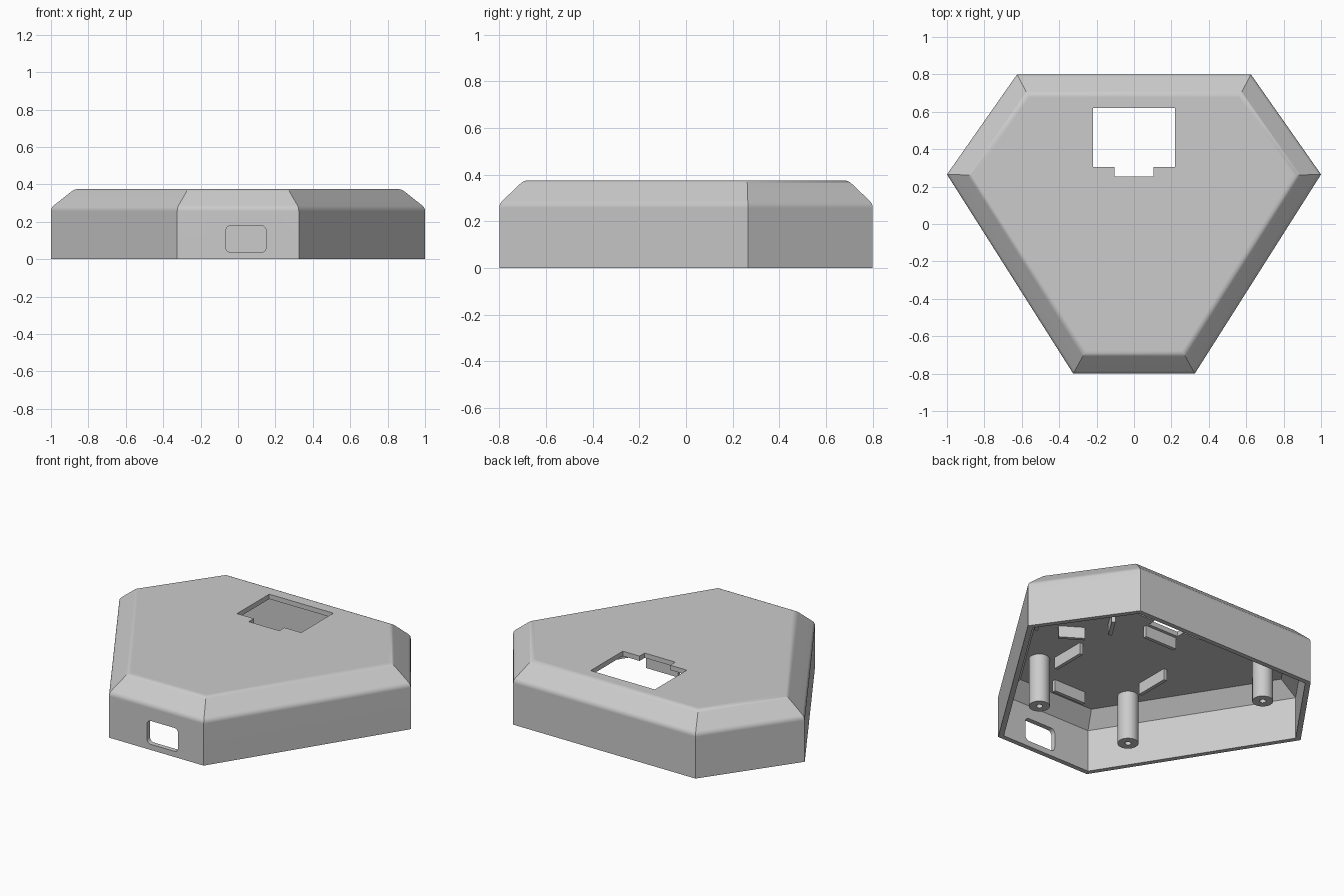
import bpy, bmesh, math
from mathutils import Vector, Matrix

cube = bpy.data.objects.get("Cube")
if cube:
    bpy.data.objects.remove(cube)

grey = bpy.data.materials.new("light grey plastic")
grey.use_nodes = True
grey.diffuse_color = (0.6, 0.6, 0.6, 1)
grey.node_tree.nodes["Principled BSDF"].inputs["Base Color"].default_value = (0.6, 0.6, 0.6, 1)

OUTLINE = [(-0.325, -0.8), (0.325, -0.8), (1, 0.265),
           (0.625, 0.8), (-0.625, 0.8), (-1, 0.265)]
WALL, HEIGHT, CEILING = 0.03, 0.375, 0.345


def add_object(name, bm):
    bmesh.ops.recalc_face_normals(bm, faces=bm.faces)
    mesh = bpy.data.meshes.new(name)
    bm.to_mesh(mesh)
    bm.free()
    mesh.materials.append(grey)
    obj = bpy.data.objects.new(name, mesh)
    bpy.context.collection.objects.link(obj)
    return obj


def activate(obj):
    bpy.ops.object.select_all(action='DESELECT')
    obj.select_set(True)
    bpy.context.view_layer.objects.active = obj


def loft(name, rings):
    """Join equal rings of points into a closed solid with capped ends."""
    bm = bmesh.new()
    loops = [[bm.verts.new(p) for p in ring] for ring in rings]
    for a, b in zip(loops, loops[1:]):
        for i in range(len(a)):
            j = (i + 1) % len(a)
            bm.faces.new((a[i], a[j], b[j], b[i]))
    bm.faces.new(loops[0])
    bm.faces.new(loops[-1])
    return add_object(name, bm)


def inset_ring(d, z):
    """Outline moved inward by d, at height z."""
    pts = [Vector(p) for p in OUTLINE]
    ring = []
    for i, p in enumerate(pts):
        e1 = (p - pts[i - 1]).normalized()
        e2 = (pts[(i + 1) % len(pts)] - p).normalized()
        n1, n2 = Vector((-e1.y, e1.x)), Vector((-e2.y, e2.x))
        q = p + (n1 + n2) * d / (1 + n1.dot(n2))
        ring.append((q.x, q.y, z))
    return ring


def circle(r, z, x, y, n=32):
    return [(x + r * math.cos(math.tau * i / n), y + r * math.sin(math.tau * i / n), z)
            for i in range(n)]


def fillet(a, b, c, reach=0.018, steps=4):
    """Rounded corner at b between a and c, as (inset, height) pairs."""
    a, b, c = Vector(a), Vector(b), Vector(c)
    s, e = b + (a - b).normalized() * reach, b + (c - b).normalized() * reach
    return [s * (1 - t) ** 2 + b * 2 * t * (1 - t) + e * t * t
            for t in (k / steps for k in range(steps + 1))]


def cut(target, cutter):
    mod = target.modifiers.new("cut", 'BOOLEAN')
    mod.operation, mod.solver, mod.object = 'DIFFERENCE', 'EXACT', cutter
    activate(target)
    bpy.ops.object.modifier_apply(modifier=mod.name)
    bpy.data.objects.remove(cutter)


# Hollow case, open underneath, with softened chamfer edges
base, shoulder, brim, middle = (0, 0), (0, 0.275), (0.105, HEIGHT), (0.4, HEIGHT)
outer = [base] + fillet(base, shoulder, brim) + fillet(shoulder, brim, middle)
inner = [(0.117, CEILING), (WALL, 0.262), (WALL, 0)]
case = loft("case_shell", [inset_ring(d, z) for d, z in inner + outer])

# Stepped opening through the top
half = [(0.105, 0.255), (0.105, 0.305), (0.22, 0.305), (0.22, 0.62)]
shape = half + [(-x, y) for x, y in reversed(half)]
cut(case, loft("top_cutter", [[(x, y, z) for x, y in shape] for z in (0.3, 0.45)]))

# Rounded port through the front wall
port = []
for k, (cx, cz) in enumerate([(0.122, 0.152), (-0.037, 0.152), (-0.037, 0.063), (0.122, 0.063)]):
    for s in range(6):
        a = math.pi / 2 * (k + s / 5)
        port.append((cx + 0.028 * math.cos(a), cz + 0.028 * math.sin(a)))
cut(case, loft("port_cutter", [[(x, y, z) for x, z in port] for y in (-0.9, -0.7)]))

activate(case)
bpy.ops.object.shade_smooth_by_angle(angle=math.radians(25))
case.modifiers.new("even_shading", 'WEIGHTED_NORMAL').keep_sharp = True

# Hollow screw posts hanging from the ceiling
for name, x, y in [("front_left", 0.325, -0.44), ("front_right", -0.325, -0.44),
                   ("back_right", -0.6, 0.41)]:
    profile = [(0.059, CEILING + 0.01), (0.059, 0.04), (0.018, 0.04), (0.018, 0.25)]
    post = loft("screw_post_" + name, [circle(r, z, x, y) for r, z in profile])
    activate(post)
    bpy.ops.object.shade_smooth_by_angle(angle=math.radians(30))


# Small ribs under the ceiling that hold the boards
def rib(name, x, y, angle, length=0.22):
    bm = bmesh.new()
    place = (Matrix.Translation((x, y, 0.312)) @ Matrix.Rotation(angle, 4, 'Z')
             @ Matrix.Diagonal((length, 0.022, 0.076, 1)))
    bmesh.ops.create_cube(bm, size=1, matrix=place)
    add_object(name, bm)


for name, x, y, turn in [("front", 0, -0.57, 0), ("back", 0, 0.225, 0),
                         ("left", 0.26, -0.26, 1), ("right", -0.29, -0.18, 1)]:
    rib("main_rib_" + name, x, y, turn * math.pi / 2)

# Second board holder, turned to follow the left front wall
along = Vector((0.675, 1.065)).normalized()
out = Vector((along.y, -along.x))
centre = Vector((0.49, 0.067))
heading = math.atan2(along.y, along.x)
for side in (-1, 1):
    p = centre + out * 0.21 * side
    rib("side_rib_long_%s" % ("outer" if side > 0 else "inner"), p.x, p.y, heading, 0.15)
    p = centre + along * 0.14 * side
    rib("side_rib_cross_%s" % ("back" if side > 0 else "front"), p.x, p.y,
        heading + math.pi / 2, 0.15)
